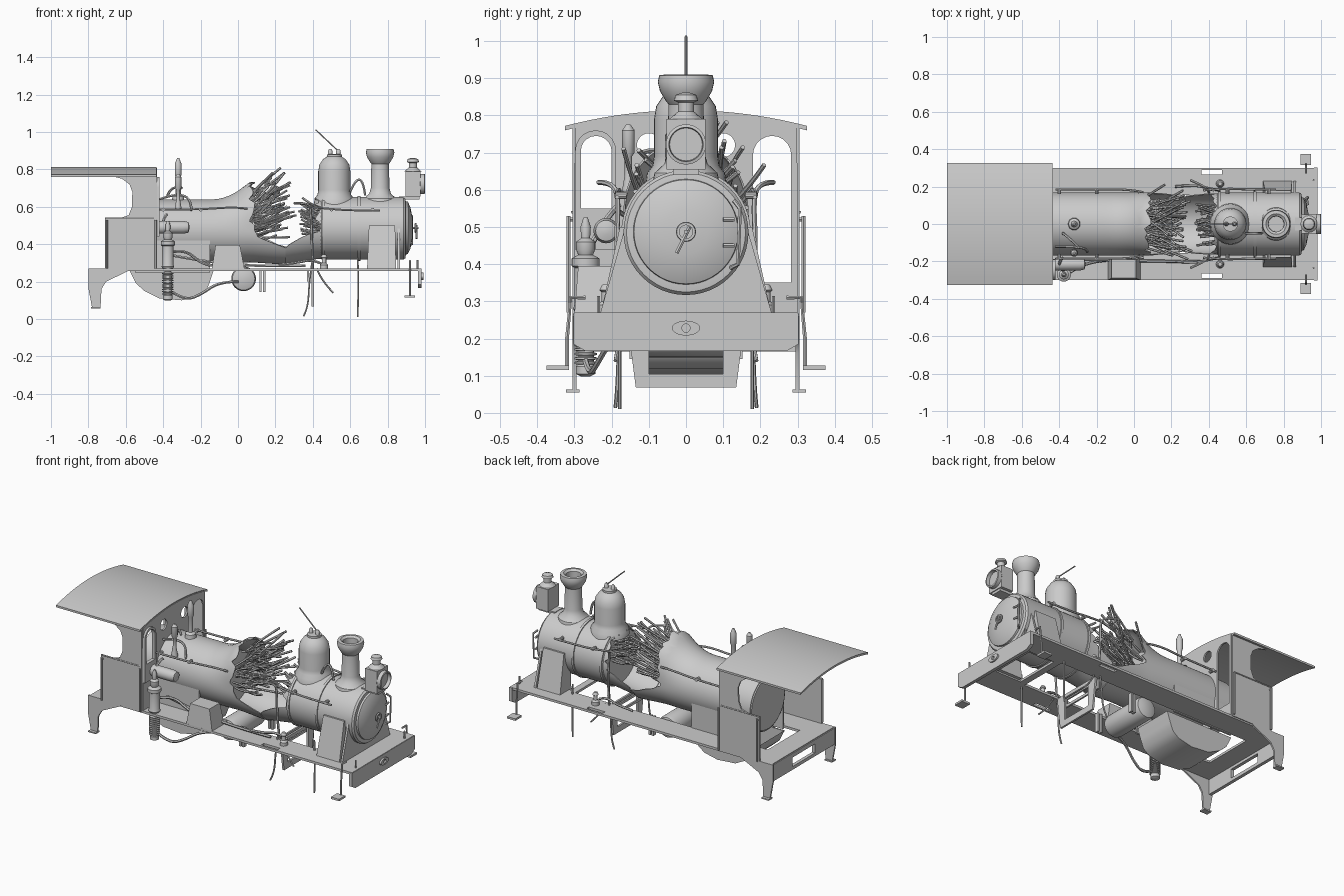
import bpy, math, random
from mathutils import Matrix, Vector

if "Cube" in bpy.data.objects:
    bpy.data.objects.remove(bpy.data.objects["Cube"])
random.seed(4)
PI = math.pi
C = bpy.context.collection

def mesh(name, v, f):
    m = bpy.data.meshes.new(name); m.from_pydata(v, [], f); m.update()
    o = bpy.data.objects.new(name, m); C.objects.link(o)
    return o

def lathe(name, prof, loc, axis='Z', n=32):
    """Revolve (radius, height) pairs about an axis through loc."""
    v, f = [], []
    for r, h in prof:
        for i in range(n):
            a = 2 * PI * i / n
            c, s = r * math.cos(a), r * math.sin(a)
            p = {'Z': (c, s, h), 'X': (h, c, s), 'Y': (s, h, c)}[axis]
            v.append([p[k] + loc[k] for k in range(3)])
    for j in range(len(prof) - 1):
        for i in range(n):
            k = (i + 1) % n
            f.append((j * n + i, j * n + k, (j + 1) * n + k, (j + 1) * n + i))
    f.append(tuple(range(n))[::-1])
    f.append(tuple(range((len(prof) - 1) * n, len(prof) * n)))
    return mesh(name, v, f)

PLANES = {'XY': ((1, 0, 0), (0, 1, 0), (0, 0, 1)), 'XZ': ((1, 0, 0), (0, 0, 1), (0, -1, 0)),
          'YZ': ((0, 1, 0), (0, 0, 1), (1, 0, 0))}
def plate(name, loops, plane, pos, t):
    """Flat sheet of thickness t; loops after the first are holes."""
    c = bpy.data.curves.new(name, 'CURVE'); c.dimensions = '2D'; c.fill_mode = 'BOTH'; c.extrude = t / 2
    for L in loops:
        s = c.splines.new('POLY'); s.points.add(len(L) - 1); s.use_cyclic_u = True
        for p, q in zip(s.points, L): p.co = (q[0], q[1], 0, 1)
    o = bpy.data.objects.new(name, c); C.objects.link(o)
    m = Matrix(PLANES[plane]).transposed()
    o.matrix_world = Matrix.Translation(m.col[2] * (-pos if plane == 'XZ' else pos)) @ m.to_4x4()
    return o

def tubes(name, paths, r, smooth=True):
    c = bpy.data.curves.new(name, 'CURVE'); c.dimensions = '3D'
    c.bevel_depth = r; c.bevel_resolution = 1; c.use_fill_caps = True
    for P in paths:
        s = c.splines.new('NURBS' if smooth and len(P) > 2 else 'POLY'); s.points.add(len(P) - 1)
        for p, q in zip(s.points, P): p.co = (*q, 1)
        if s.type == 'NURBS': s.use_endpoint_u = True; s.order_u = 3; s.resolution_u = 4
    o = bpy.data.objects.new(name, c); C.objects.link(o)
    return o

def rect(a, b, c, d): return [(a, c), (b, c), (b, d), (a, d)]
def arch(a, b, c, d):
    r = (b - a) / 2
    return [(a, c), (b, c)] + [((a + b) / 2 + r * math.cos(i * PI / 10), d - r + r * math.sin(i * PI / 10)) for i in range(11)]
def circle(u, v, r): return [(u + r * math.cos(i * PI / 12), v + r * math.sin(i * PI / 12)) for i in range(24)]
def taper(name, lo, z0, hi, z1):
    v = [(*p, z0) for p in rect(*lo)] + [(*p, z1) for p in rect(*hi)]
    return mesh(name, v, [(3, 2, 1, 0), (4, 5, 6, 7), (0, 1, 5, 4), (1, 2, 6, 5), (2, 3, 7, 6), (3, 0, 4, 7)])
def box(name, x0, x1, y0, y1, z0, z1): return taper(name, (x0, x1, y0, y1), z0, (x0, x1, y0, y1), z1)
def flip(P): return [(x, -y, z) for x, y, z in P]

# Burst boiler shell: two sheets meeting under a large ragged opening
def clamp(t): return max(0.0, min(1.0, t))
def shell_point(a, x):
    up = max(0, math.cos(a))
    r = .164 + .09 * up * up * clamp((x + .14) / .2) ** 2 * (x < .2)
    r += .02 * (1 - up) * clamp((-math.cos(a))) * clamp(1 - abs(x - .25) / .18)
    return (x, r * math.sin(a), .47 + .015 * clamp(x / .4) + r * math.cos(a))
N, M = 64, 24
jag = [random.uniform(-.02, .02) for _ in range(N)]
def shell(name, x_end, edge):
    v, f = [], []
    for i in range(N):
        a = -PI + 2 * PI * i / N
        k = clamp((abs(a) - 1.65) / .5)
        e = edge + (.255 - edge) * k + jag[i] * (1 if abs(a) < 2.2 else 0)
        v += [shell_point(a, x_end + (e - x_end) * j / M) for j in range(M + 1)]
    for i in range(N):
        for j in range(M):
            p, q = i * (M + 1) + j, ((i + 1) % N) * (M + 1) + j
            f.append((p, q, q + 1, p + 1))
    o = mesh(name, v, f)
    s = o.modifiers.new('thickness', 'SOLIDIFY'); s.thickness = .005
shell('boiler_shell_rear', -.55, .075)
shell('boiler_shell_front', .46, .425)
lathe('boiler_backhead', [(.16, -.555), (.16, -.54)], (0, 0, .47), 'X', 48)
lathe('rear_tube_sheet', [(.157, -.03), (.157, -.02)], (0, 0, .47), 'X', 48)
for i, x in enumerate((-.42, -.22, .45, .64)):
    zc, r = (.47, .168) if x < 0 else (.485, .174)
    lathe('boiler_band_%d' % i, [(r - .01, x), (r, x), (r, x + .014), (r - .01, x + .014)], (0, 0, zc), 'X', 48)

# Torn fire tubes
rear, front = [], []
for i in range(85):
    a, q = random.uniform(0, 2 * PI), .13 * math.sqrt(random.random())
    p = Vector((random.uniform(.02, .1), q * math.cos(a), .55 + q * math.sin(a)))
    h = clamp((p.z - .43) / .22)
    d = Vector((random.uniform(.4, 1), random.uniform(-.45, .45), random.uniform(0, .3) + h * random.uniform(.1, .6))).normalized()
    L = random.uniform(.12, .24)
    m = p + d * L * .5 + Vector((0, 0, random.uniform(-.03, .01)))
    rear.append([p, m, p + d * L])
for i in range(45):
    a, q = random.uniform(0, 2 * PI), .11 * math.sqrt(random.random())
    p = Vector((.45, q * math.cos(a), .53 + .7 * q * math.sin(a)))
    d = Vector((-1, random.uniform(-.4, .4), random.uniform(-.1, .6)))
    L = random.uniform(.05, .13)
    front.append([p, p + d * L * .5 + Vector((0, 0, -.01)), p + d * L])
tubes('rear_fire_tubes', rear, .0065)
tubes('front_fire_tubes', front, .0065)

# Smokebox, door and saddle
lathe('smokebox', [(.16, .44), (.168, .45), (.168, .885), (.16, .895), (.145, .897)], (0, 0, .485), 'X', 48)
lathe('smokebox_door', [(.142, .895), (.14, .908), (.11, .922), (.06, .932), (.008, .935)], (0, 0, .487), 'X', 48)
lathe('door_handwheel', [(.025, .945), (.027, .95), (.025, .955), (.018, .955), (.018, .945)], (0, 0, .487), 'X', 20)
tubes('door_levers', [[(.955, .01, .5), (.955, -.025, .43)], [(.93, 0, .487), (.965, 0, .487)]], .006)
tubes('door_hinges', [[(.91, .13, .57), (.93, .145, .55), (.93, .14, .4), (.91, .12, .39)],
                      [(.925, .13, .52), (.93, .1, .52)], [(.925, .13, .45), (.93, .1, .45)]], .006, False)
plate('saddle_front', [[(-.23, .27), (.23, .27), (.155, .53), (-.155, .53)]], 'YZ', .86, .012)
for s in (-1, 1):
    v = sorted((s * .23, s * .12)); w = sorted((s * .178, s * .12))
    taper('steam_pipe_cover', (.69, .845, *v), .265, (.70, .84, *w), .5)

# Chimney, dome and safety fittings
lathe('chimney', [(.09, .62), (.085, .645), (.058, .67), (.05, .70), (.047, .83), (.055, .84), (.07, .865), (.076, .89),
                  (.072, .908), (.055, .91), (.042, .90), (.04, .75)], (.76, 0, 0))
lathe('steam_dome', [(.11, .61), (.105, .645), (.09, .665), (.086, .69), (.086, .79), (.08, .825), (.06, .855),
                     (.04, .868), (.04, .88), (.02, .882)], (.515, 0, 0))
for dx in (-.022, .022): lathe('dome_valve', [(.012, .86), (.012, .90), (.005, .91)], (.515 + dx, 0, 0), n=12)
tubes('dome_lever', [[(.55, 0, .885), (.415, 0, 1.012)]], .004)
lathe('boiler_valve', [(.035, .62), (.03, .66), (.014, .67), (.014, .76), (.018, .77), (.018, .83), (.006, .86)], (-.32, 0, 0), n=16)
lathe('whistle', [(.02, .58), (.01, .64), (.01, .69), (.017, .70), (.017, .76), (.006, .775)], (-.32, -.155, 0), n=16)
tubes('turret_pipes', [[(-.42, -.12, .64), (-.34, -.12, .67), (-.25, -.13, .65), (-.25, -.15, .58)],
                       [(-.38, -.05, .65), (-.36, -.06, .72), (-.3, -.12, .7)],
                       [(.6, -.05, .68), (.63, -.05, .75), (.67, -.05, .74), (.68, -.05, .66)]], .007)

# Headlamp
box('headlamp_body', .895, .975, -.052, .052, .655, .79)
lathe('headlamp_rim', [(.05, .97), (.054, .975), (.054, .998), (.046, 1), (.044, .98)], (0, 0, .722), 'X')
lathe('headlamp_vent', [(.045, .79), (.022, .81), (.022, .835), (.033, .84), (.028, .855), (.008, .862)], (.935, 0, 0), n=16)
box('headlamp_bracket', .86, .97, -.035, .035, .64, .656)

# Footplate, buffer beam and rear beam
plate('footplate', [[(-.79, -.3), (.98, -.3), (.98, .3), (-.79, .3)], rect(-.66, .64, -.155, .155), rect(.68, .85, -.14, .14),
                    rect(.36, .47, .265, .288), rect(.36, .47, -.288, -.265)], 'XY', .263, .014)
plate('buffer_beam', [[(-.303, .268), (-.303, .185), (-.27, .166), (.27, .166), (.303, .185), (.303, .268)]], 'YZ', .972, .02)
plate('coupler_pocket', [[(.038 * math.cos(i * PI / 10), .228 + .02 * math.sin(i * PI / 10)) for i in range(20)],
                         circle(0, .228, .011)], 'YZ', .986, .012)
plate('rear_beam', [rect(-.3, .3, .165, .265), rect(-.11, .11, .185, .24)], 'YZ', -.785, .02)
for s in (-1, 1):
    plate('rear_step_hanger', [[(-.8, .27), (-.8, .165), (-.78, .06), (-.735, .06), (-.73, .16), (-.705, .2), (-.58, .26), (-.58, .27)]],
          'XZ', s * .3, .01)
    box('rear_step', -.785, -.735, s * .305 - .018, s * .305 + .018, .055, .063)
    tubes('front_step_rod', [[(.92, s * .27, .31), (.92, s * .31, .31), (.92, s * .32, .2), (.92, s * .32, .125)]], .006, False)
    box('front_step', .89, .945, s * .345 - .03, s * .345 + .03, .115, .127)
    tubes('beam_pin', [[(.96, s * .235, .26), (.96, s * .235, .315)]], .005)

# Cab: curved roof, side sheets, front sheet
def roof_z(y): return .808 - .042 * (y / .325) ** 2
top = [(-.325 + .65 * i / 20) for i in range(21)]
plate('cab_roof', [[(y, roof_z(y) + .006) for y in top] + [(y, roof_z(y) - .006) for y in top[::-1]]], 'YZ', -.718, .566)
plate('cab_front', [[(.3, .265)] + [(y * .92, roof_z(y * .92)) for y in top[::-1]] + [(-.3, .265)],
                    arch(-.283, -.2, .55, .745), arch(.18, .283, .35, .745), circle(.1, .72, .032), circle(-.1, .72, .032)], 'YZ', -.437, .01)
side = [(-.71, .265), (-.71, .54), (-.63, .54), (-.585, .555), (-.567, .6), (-.565, .68), (-.58, .72), (-.62, .75), (-.68, .765), (-.68, .775), (-.437, .775), (-.437, .265)]
plate('cab_window_frame', [arch(-.298, -.188, .44, .76), arch(-.283, -.2, .55, .745)], 'YZ', -.43, .02)
for s in (-1, 1):
    plate('cab_side', [side], 'XZ', s * .3, .01)
    tubes('cab_handrail', [[(-.7, s * .316, .27), (-.7, s * .316, .53)], [(-.7, s * .3, .52), (-.7, s * .316, .52)],
                           [(-.44, s * .316, .27), (-.44, s * .316, .53)]], .006)
    tubes('cab_side_bead', [[(-.71, s * .306, .54), (-.45, s * .306, .54)]], .004)

# Firebox and ashpan (open below), reservoir, toolbox
for s in (-1, 1): box('firebox_side', -.55, -.15, s * .155 - .006, s * .155 + .006, .25, .47)
pan = [(-.58, .26), (-.545, .19), (-.5, .15), (-.42, .11), (-.3, .1), (-.21, .12), (-.17, .15), (-.15, .2), (-.13, .26)]
for s in (-1, 1): plate('ashpan_side', [pan], 'XZ', s * .12, .008)
mesh('ashpan_floor', [(x, y, z) for x, z in pan for y in (-.12, .12)],
     [(2 * i, 2 * i + 1, 2 * i + 3, 2 * i + 2) for i in range(len(pan) - 1)])
lathe('air_reservoir', [(.03, -.15), (.06, -.14), (.066, -.12), (.066, .12), (.06, .14), (.03, .15)], (.03, 0, .215), 'Y')
taper('toolbox', (-.14, .035, -.3, -.18), .268, (-.12, .01, -.29, -.19), .395)
lathe('side_cylinder', [(.02, -.43), (.034, -.42), (.034, -.29), (.028, -.265), (.01, -.26)], (0, -.215, .49), 'X', 20)

# Air pump with ribbed lower cylinder
ribs = [(r, .13 + i * .012 + d) for i in range(10) for r, d in ((.022, 0), (.03, .002), (.03, .007), (.022, .009))]
lathe('air_pump_lower', [(.012, .098), (.026, .105), (.026, .125)] + ribs + [(.015, .255)], (-.375, -.27, 0), n=20)
lathe('air_pump_upper', [(.015, .25), (.034, .28), (.03, .29), (.03, .39), (.038, .395), (.038, .415), (.02, .425), (.026, .44),
                         (.026, .46), (.012, .47), (.014, .5), (.006, .525)], (-.375, -.27, 0), n=20)
tubes('pump_pipes', [[(-.345, -.26, .36), (-.28, -.22, .37), (-.2, -.2, .3), (-.12, -.19, .28), (.05, -.18, .29)],
                     [(-.345, -.27, .14), (-.28, -.26, .1), (-.2, -.24, .13), (-.1, -.2, .2), (0, -.16, .2)],
                     [(-.375, -.25, .46), (-.42, -.22, .52), (-.38, -.18, .56)],
                     [(-.35, -.19, .34), (-.2, -.19, .31), (.1, -.2, .28), (.36, -.2, .285)]], .008)

# Handrails, boiler feed pipes, hanging pipes and brackets
rail = [[(-.42, -.185, .585), (-.2, -.185, .585), (-.02, -.185, .6), (.05, -.17, .59)],
        [(.37, -.18, .6), (.48, -.19, .59), (.6, -.185, .58), (.76, -.185, .58)]]
feed = [[(.4, -.17, .27), (.395, -.19, .42), (.39, -.18, .58), (.38, -.2, .62), (.3, -.235, .62)],
        [(.22, -.2, .29), (.32, -.21, .3), (.4, -.19, .32), (.46, -.18, .29)]]
hang = [[(.4, -.18, .33), (.38, -.18, .2), (.375, -.185, .06), (.35, -.19, .015)],
        [(.64, -.178, .33), (.645, -.178, .2), (.64, -.178, .01)], [(.42, -.17, .27), (.45, -.18, .2), (.51, -.19, .14)]]
for nm, P, r in (('handrails', rail, .006), ('feed_pipes', feed, .007), ('hanging_pipes', hang, .005)):
    tubes(nm, P + [flip(p) for p in P], r)
for s in (-1, 1):
    lathe('clack_valve', [(.022, .268), (.022, .29), (.012, .3), (.012, .325), (.018, .33), (.01, .345)], (.46, s * .215, 0), n=12)
    for x in (.12, .14): box('spring_hanger', x - .006, x + .006, s * .14 - .012, s * .14 + .012, .145, .26)
    for x in (-.4, -.2, .5, .72): lathe('rail_knob', [(.01, .16), (.01, .19)], (x, 0, .585), 'Y', 10) if s > 0 else \
        lathe('rail_knob', [(.01, -.19), (.01, -.16)], (x, 0, .585), 'Y', 10)
plate('motion_bracket', [[(-.135, .068), (.135, .068), (.16, .26), (-.16, .26)], rect(-.1, .1, .105, .24)], 'YZ', .4, .012)
plate('motion_bracket_rear', [rect(-.15, .15, .2, .26), rect(-.11, .11, .215, .245)], 'YZ', .375, .01)

# Turn curves into meshes and shade smooth by angle
bpy.ops.object.select_all(action='SELECT')
bpy.context.view_layer.objects.active = bpy.data.objects['smokebox']
bpy.ops.object.convert(target='MESH')
bpy.ops.object.shade_smooth_by_angle(angle=math.radians(35))
